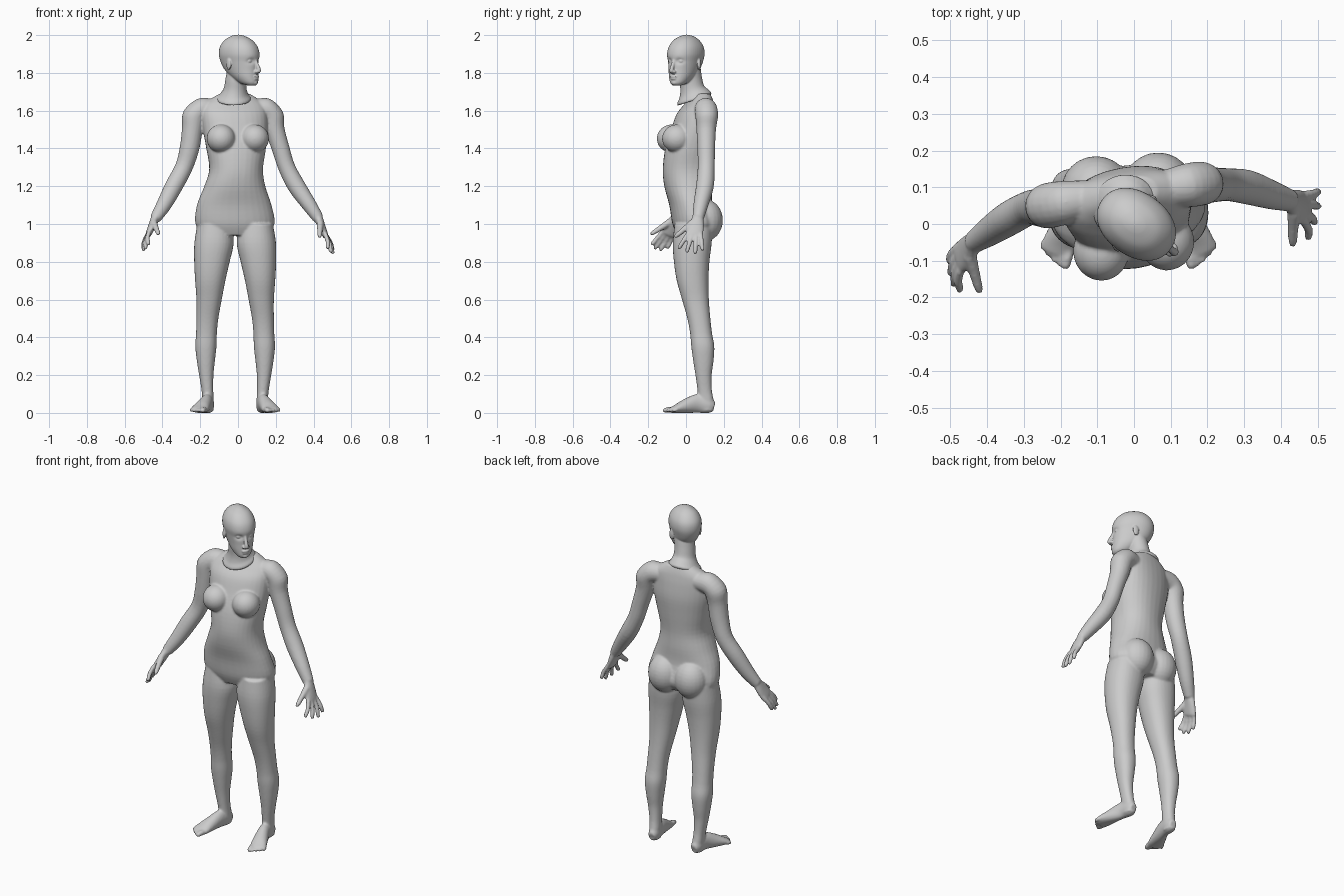
import bpy, bmesh, math
from mathutils import Vector, Matrix

V = Vector


def loft(bm, rings, n=32, sub=4, p=2.2):
    """Closed skin through (centre, u, v) super-ellipse rings, spline-smoothed."""
    def cr(a, b, c, d, t):
        return 0.5 * (2 * b + (c - a) * t + (2 * a - 5 * b + 4 * c - d) * t * t
                      + (3 * b - a - 3 * c + d) * t ** 3)
    fine = []
    last = len(rings) - 1
    for i in range(last):
        quad = [rings[min(max(i + k, 0), last)] for k in (-1, 0, 1, 2)]
        for s in range(sub):
            fine.append([cr(*[q[j] for q in quad], s / sub) for j in range(3)])
    fine.append(rings[-1])
    loops = []
    for c, u, v in fine:
        loop = []
        for k in range(n):
            a = 2 * math.pi * k / n
            ca, sa = math.cos(a), math.sin(a)
            loop.append(bm.verts.new(c + u * math.copysign(abs(ca) ** (2 / p), ca)
                                     + v * math.copysign(abs(sa) ** (2 / p), sa)))
        loops.append(loop)
    for a, b in zip(loops, loops[1:]):
        for k in range(n):
            bm.faces.new((a[k], a[(k + 1) % n], b[(k + 1) % n], b[k]))
    bm.faces.new(loops[0][::-1])
    bm.faces.new(loops[-1])


def level(bm, rows, **kw):
    """Horizontal rings: z, cx, cy, half width, half depth, twist."""
    rings = []
    for z, x, y, w, d, r in rows:
        m = Matrix.Rotation(math.radians(r), 3, 'Z')
        rings.append((V((x, y, z)), m @ V((w, 0, 0)), m @ V((0, d, 0))))
    loft(bm, rings, **kw)


def tube(bm, pts, wide=(0, 1, 0), n=20):
    """Rings square to a path: x, y, z, half width along `wide`, half height."""
    pos = [V(q[:3]) for q in pts]
    rings = []
    for i, q in enumerate(pts):
        t = (pos[min(i + 1, len(pts) - 1)] - pos[max(i - 1, 0)]).normalized()
        u = V(wide) - t * V(wide).dot(t)
        u.normalize()
        rings.append((pos[i], u * q[3], t.cross(u) * q[-1]))
    loft(bm, rings, n=n, p=2)


def ball(bm, c, r, rot=0):
    m = Matrix.Translation(c) @ Matrix.Rotation(rot, 4, 'Z') @ Matrix.Diagonal((*r, 1))
    bmesh.ops.create_uvsphere(bm, u_segments=24, v_segments=16, radius=1, matrix=m)


def finish(bm, name, voxel, smooth):
    for v in bm.verts:
        v.co.z = max(v.co.z, 0)
    bmesh.ops.recalc_face_normals(bm, faces=bm.faces)
    me = bpy.data.meshes.new(name)
    bm.to_mesh(me)
    bm.free()
    ob = bpy.data.objects.new(name, me)
    bpy.context.collection.objects.link(ob)
    re = ob.modifiers.new("fuse", 'REMESH')
    re.mode, re.voxel_size, re.use_smooth_shade = 'VOXEL', voxel, True
    sm = ob.modifiers.new("soften", 'SMOOTH')
    sm.factor, sm.iterations = 0.5, smooth


# Torso, twisted slightly toward +x going up
bm = bmesh.new()
level(bm, [(.94, -.017, .04, .16, .085, 5), (1.0, -.016, .045, .21, .115, 5),
           (1.1, -.02, .025, .198, .112, 5), (1.2, -.017, .012, .162, .126, 6),
           (1.29, -.01, .008, .142, .13, 8), (1.4, -.01, .02, .158, .128, 9),
           (1.5, -.015, .04, .172, .115, 10), (1.58, -.02, .052, .175, .098, 10),
           (1.63, -.022, .068, .165, .075, 10), (1.66, -.02, .077, .13, .06, 10),
           (1.69, -.018, .082, .08, .045, 10)])
# Breasts and buttocks
ball(bm, (-.09, -.075, 1.452), (.076, .08, .075), .2)
ball(bm, (.088, -.047, 1.452), (.076, .08, .075), .2)
ball(bm, (-.103, .093, 1.02), (.095, .092, .11))
ball(bm, (.066, .103, 1.02), (.095, .092, .11))

# Legs and feet, mirrored about x = -0.015
for side in (0, 1):
    mx = (lambda x: -.03 - x) if side else (lambda x: x)
    level(bm, [(z, mx(x), y, w, d, 0) for z, x, y, w, d in [
        (1.0, -.125, .04, .09, .1), (.9, -.127, .033, .104, .103), (.8, -.138, .03, .094, .094),
        (.7, -.147, .035, .08, .084), (.6, -.153, .05, .067, .071),
        (.5, -.162, .068, .058, .061), (.42, -.167, .08, .055, .058),
        (.35, -.17, .089, .056, .061), (.27, -.17, .092, .047, .053),
        (.2, -.168, .093, .038, .043), (.12, -.162, .099, .031, .038),
        (.06, -.158, .107, .03, .04), (.01, -.158, .11, .028, .036)]])
    tube(bm, [(mx(-.155), .148, .03, .02, .025), (mx(-.157), .12, .04, .031, .045),
              (mx(-.165), .06, .05, .032, .05), (mx(-.187), -.01, .033, .041, .036),
              (mx(-.203), -.055, .02, .047, .022), (mx(-.209), -.08, .014, .042, .015)],
         wide=(1, 0, 0))
    for k in range(5):
        x0, y0 = -.178 - .0155 * k, -.072 + .007 * k
        r = .015 if k == 0 else .0105
        tx, ty = -.188 - .0155 * k, -.122 + .006 * k + .0018 * k * k
        tube(bm, [(mx(x0), y0, .017, r), (mx((x0 + tx) / 2), (y0 + ty) / 2, .016, r),
                  (mx(tx), ty, .011, r * .7)], wide=(1, 0, 0), n=12)

# Arms
tube(bm, [(-.12, .07, 1.61, .05), (-.19, .058, 1.608, .06), (-.233, .05, 1.57, .062),
          (-.242, .045, 1.5, .055), (-.257, .045, 1.4, .052), (-.287, .043, 1.3, .047),
          (-.34, .015, 1.2, .047), (-.393, -.02, 1.1, .04), (-.437, -.05, 1.03, .03)])
tube(bm, [(.08, .095, 1.61, .05), (.145, .105, 1.608, .06), (.183, .11, 1.57, .06),
          (.195, .107, 1.5, .052), (.226, .107, 1.4, .047), (.258, .107, 1.3, .045),
          (.31, .1, 1.2, .047), (.378, .078, 1.1, .039), (.425, .064, 1.03, .03)])


def hand(wrist, knuckle, tips, thumb):
    """Flat palm, four fingers fanned along y, and a thumb."""
    w, k = V(wrist), V(knuckle)
    tube(bm, [(*w, .029, .024), (*w.lerp(k, .5), .042, .02), (*k, .046, .016),
              (*w.lerp(k, 1.1), .04, .01)])
    for i, tip in enumerate(tips):
        a = k + V((0, -.034 + .023 * i, .006))
        t = V(tip)
        out = V((math.copysign(.006, k.x), 0, 0))
        tube(bm, [(*a, .0125), (*(a.lerp(t, .5) + out), .012),
                  (*a.lerp(t, .85), .0115), (*t, .008)], n=12)
    a, t = w.lerp(k, .3) + V((0, -.025, 0)), V(thumb)
    tube(bm, [(*a, .019), (*a.lerp(t, .5), .015), (*a.lerp(t, .85), .0125), (*t, .008)], n=12)


hand((-.436, -.05, 1.035), (-.472, -.092, .95),
     [(-.475, -.183, .89), (-.492, -.168, .867), (-.503, -.138, .857), (-.507, -.1, .87)],
     (-.42, -.187, .945))
hand((.424, .064, 1.035), (.462, .043, .94),
     [(.477, -.04, .868), (.495, .003, .848), (.505, .048, .842), (.505, .088, .86)],
     (.432, -.06, .93))
finish(bm, "body", .006, 5)

# Head in its own frame: z, half width, front y, back y
bm = bmesh.new()
level(bm, [(z, 0, (f + b) / 2, w, (b - f) / 2, 0) for z, w, f, b in [
    (1.733, .022, -.1, -.06), (1.748, .042, -.111, -.01), (1.78, .06, -.111, .04),
    (1.82, .071, -.11, .085), (1.86, .079, -.111, .108), (1.9, .086, -.113, .117),
    (1.94, .08, -.1, .11), (1.975, .058, -.068, .083), (1.995, .028, -.028, .048),
    (2.002, .006, 0, .015)]], n=48, sub=6, p=2.15)
# Eye sockets pressed into the face, then eyes, ears, nose, lips, chin
for v in bm.verts:
    for s in (-1, 1):
        d = V((v.co.x - s * .033, (v.co.z - 1.862) * 1.3))
        if v.co.y < 0:
            v.co.y += .013 * math.exp(-d.length_squared / .017 ** 2)
for s in (-1, 1):
    ball(bm, (s * .032, -.087, 1.862), (.015, .013, .011))
    ball(bm, (s * .082, .012, 1.845), (.008, .017, .031), s * .35)
    ball(bm, (s * .011, -.117, 1.806), (.009, .011, .008))
tube(bm, [(0, -.1, 1.878, .009), (0, -.112, 1.85, .009), (0, -.125, 1.822, .011),
          (0, -.127, 1.81, .011), (0, -.112, 1.803, .008)], wide=(1, 0, 0), n=14)
ball(bm, (0, -.11, 1.781), (.022, .011, .006))
ball(bm, (0, -.108, 1.769), (.019, .011, .007))
ball(bm, (0, -.1, 1.748), (.018, .015, .013))
bmesh.ops.transform(bm, verts=bm.verts, matrix=Matrix.Translation((.008, -.002, 0))
                    @ Matrix.Rotation(math.radians(54), 4, 'Z'))
# Neck flaring into a tilted collar edge
loft(bm, [(V((x, y, z)), V((w, 0, 0)), V((0, d, t))) for z, x, y, w, d, t in [
    (1.83, .0, .022, .055, .055, 0), (1.77, -.01, .025, .056, .06, .004),
    (1.72, -.015, .033, .06, .063, .012), (1.69, -.02, .042, .073, .077, .022),
    (1.668, -.023, .044, .09, .09, .028), (1.655, -.023, .044, .088, .088, .028)]], p=2)
finish(bm, "head_and_neck", .004, 3)
